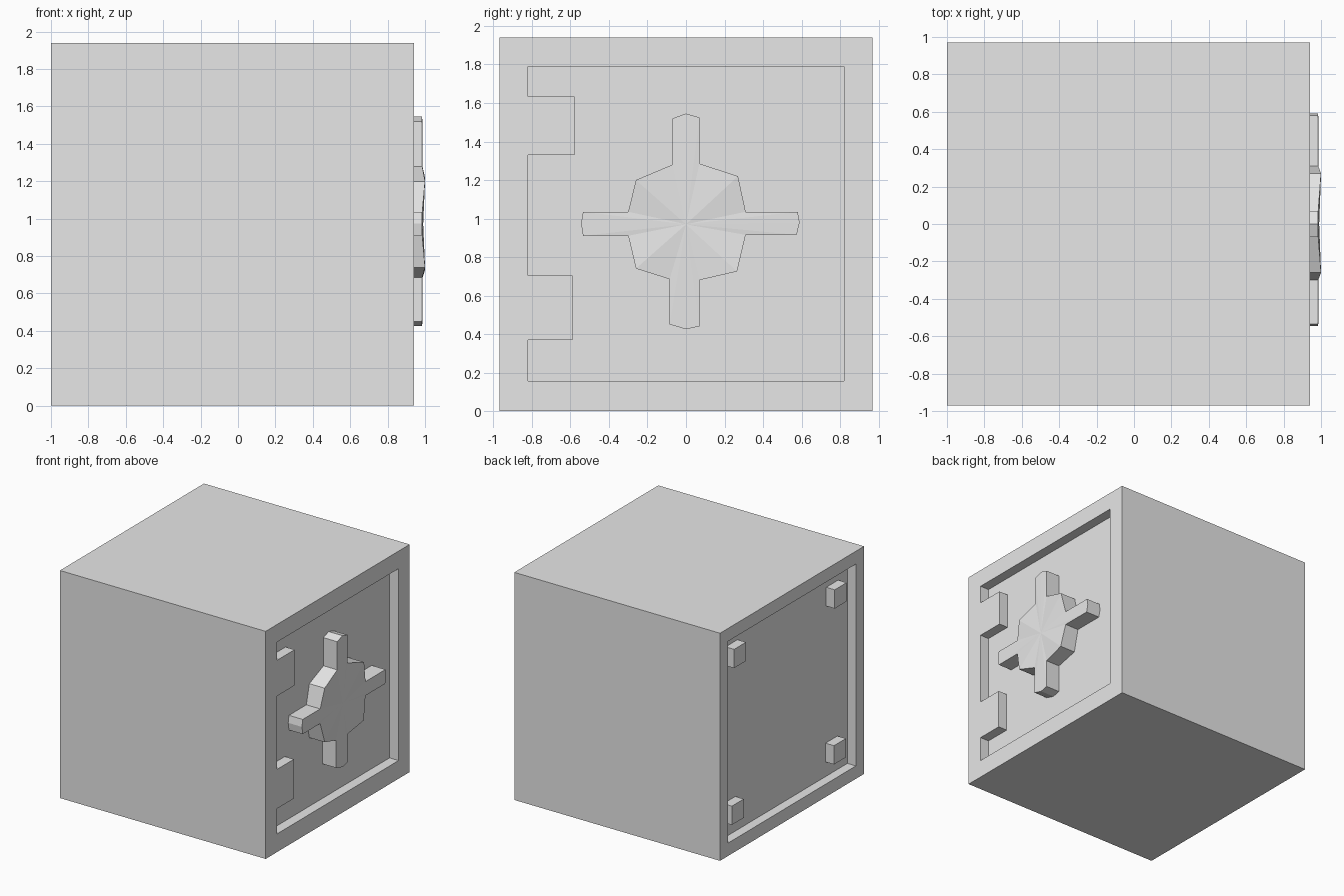
import bpy
import bmesh

cube = bpy.data.objects.get("Cube")
if cube:
    bpy.data.objects.remove(cube, do_unlink=True)

GREY = (0.8, 0.8, 0.8, 1.0)
steel = bpy.data.materials.new("steel grey")
steel.use_nodes = True
steel.diffuse_color = GREY
steel.node_tree.nodes["Principled BSDF"].inputs["Base Color"].default_value = GREY

BACK, FRONT = -1.0, 0.94      # x of the plain side and of the door side
HALF, MID = 0.97, 0.97        # half size and centre height
FLOOR = 0.855                 # x of the sunken door panel
BACK_FLOOR = -0.92            # x of the sunken rear panel


def make_object(name, bm):
    bmesh.ops.recalc_face_normals(bm, faces=bm.faces)
    mesh = bpy.data.meshes.new(name)
    bm.to_mesh(mesh)
    bm.free()
    mesh.materials.append(steel)
    obj = bpy.data.objects.new(name, mesh)
    bpy.context.collection.objects.link(obj)
    return obj


def add_prism(name, outline, x0, x1):
    """Extrude a (y, z) outline along x."""
    bm = bmesh.new()
    face = bm.faces.new([bm.verts.new((x0, y, z)) for y, z in outline])
    result = bmesh.ops.extrude_face_region(bm, geom=[face])
    moved = [v for v in result["geom"] if isinstance(v, bmesh.types.BMVert)]
    bmesh.ops.translate(bm, verts=moved, vec=(x1 - x0, 0, 0))
    return make_object(name, bm)


def rectangle(y0, y1, z0, z1):
    return [(y0, z0), (y1, z0), (y1, z1), (y0, z1)]


def cut(target, cutter):
    mod = target.modifiers.new("recess", "BOOLEAN")
    mod.operation = "DIFFERENCE"
    mod.solver = "EXACT"
    mod.object = cutter
    cutter.hide_render = True
    cutter.hide_set(True)
    cutter.display_type = "WIRE"


# Solid body
body = add_prism("safe_body", rectangle(-HALF, HALF, 0, 2 * HALF), BACK, FRONT)

# Door recess, its outline stepping around the two hinge blocks
door_outline = [
    (0.82, 0.155), (0.82, 1.79), (-0.82, 1.79), (-0.82, 1.635),
    (-0.58, 1.635), (-0.58, 1.33), (-0.82, 1.33), (-0.82, 0.705),
    (-0.59, 0.705), (-0.59, 0.37), (-0.82, 0.37), (-0.82, 0.155),
]
cut(body, add_prism("door_recess_cutter", door_outline, FLOOR, FRONT + 0.1))

# Rear recess
cut(body, add_prism("rear_recess_cutter", rectangle(-0.86, 0.86, 0.11, 1.83),
                    BACK - 0.1, BACK_FLOOR))

# Four feet standing in the rear recess, flush with its rim
feet = {
    "upper_left_foot": (0.70, 1.65), "upper_right_foot": (-0.655, 1.64),
    "lower_left_foot": (0.73, 0.325), "lower_right_foot": (-0.645, 0.315),
}
for name, (y, z) in feet.items():
    add_prism(name, rectangle(y - 0.08, y + 0.08, z - 0.08, z + 0.08),
              BACK, BACK_FLOOR + 0.01)

# Four-spoked handle with a slightly raised hub
handle_outline = [
    (-0.07, 1.52), (0, 1.545), (0.07, 1.525), (0.07, 1.285),
    (0.27, 1.22), (0.31, 1.035), (0.58, 1.035), (0.59, 0.98),
    (0.575, 0.915), (0.31, 0.915), (0.265, 0.725), (0.07, 0.68),
    (0.07, 0.44), (0, 0.425), (-0.085, 0.45), (-0.085, 0.685),
    (-0.26, 0.74), (-0.30, 0.91), (-0.535, 0.91), (-0.545, 0.975),
    (-0.535, 1.035), (-0.30, 1.035), (-0.26, 1.20), (-0.07, 1.28),
]
bm = bmesh.new()
low = [bm.verts.new((FLOOR - 0.01, y, z)) for y, z in handle_outline]
top = []
for y, z in handle_outline:
    on_hub = abs(y) > 0.2 and abs(z - MID) > 0.15
    top.append(bm.verts.new((1.0 if on_hub else 0.985, y, z)))
centre = bm.verts.new((0.99, 0, MID))
for i in range(len(low)):
    j = (i + 1) % len(low)
    bm.faces.new((low[i], low[j], top[j], top[i]))
    bm.faces.new((top[i], top[j], centre))
bm.faces.new(low[::-1])
make_object("door_handle", bm)
